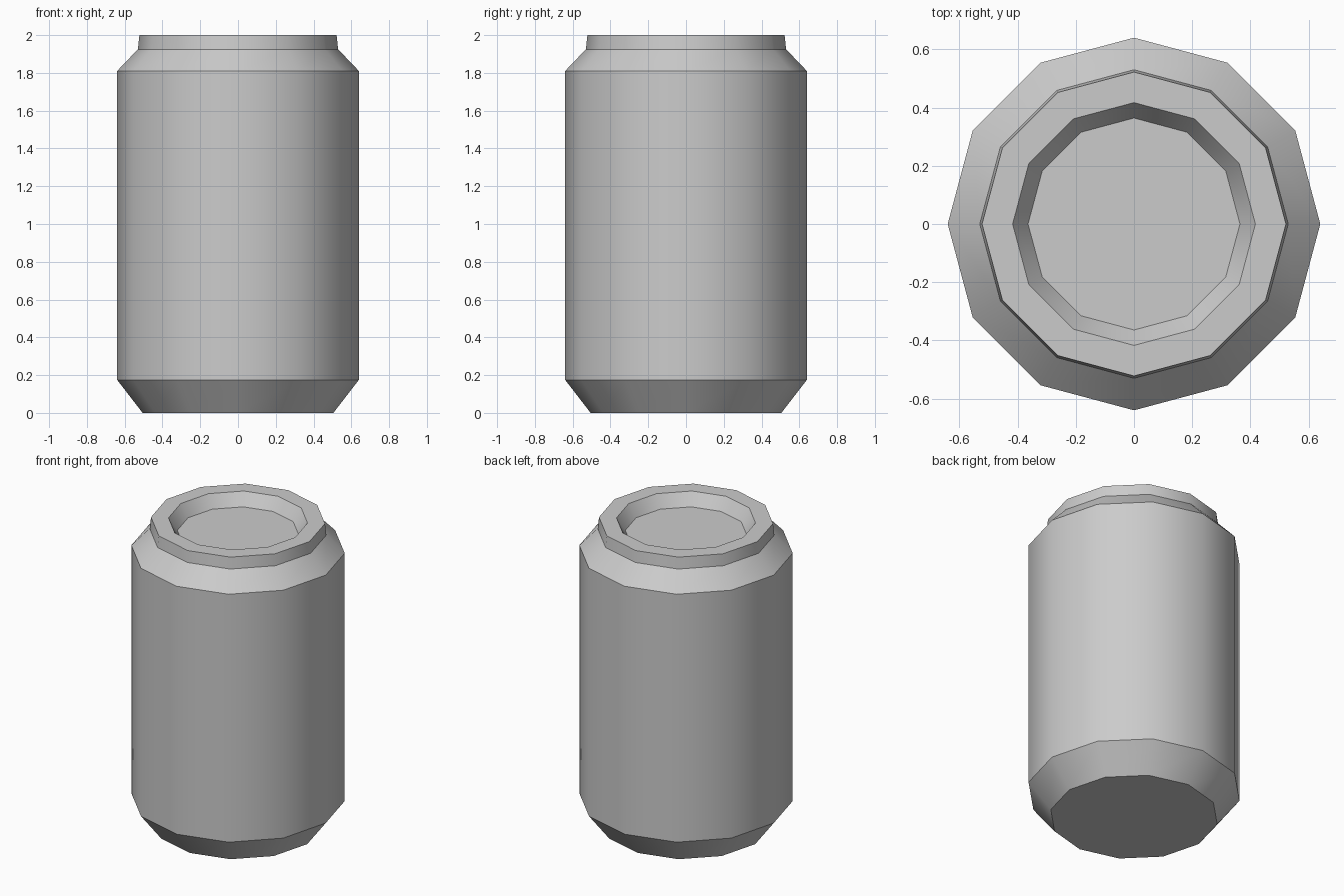
import bpy, bmesh, math

if "Cube" in bpy.data.objects:
    bpy.data.objects.remove(bpy.data.objects["Cube"])

SIDES = 12

# Can profile from base to recessed lid: (radius, height)
PROFILE = [(0.505, 0.0), (0.64, 0.175), (0.64, 1.81), (0.53, 1.925),
           (0.522, 2.0), (0.417, 2.0), (0.364, 1.92)]

bm = bmesh.new()
rings = [[bm.verts.new((r * math.cos(2 * math.pi * i / SIDES),
                        r * math.sin(2 * math.pi * i / SIDES), z))
          for i in range(SIDES)] for r, z in PROFILE]

# Walls, shoulder and rim
for low, high in zip(rings, rings[1:]):
    for i in range(SIDES):
        j = (i + 1) % SIDES
        bm.faces.new((low[i], low[j], high[j], high[i]))

# Flat base and sunken lid
bm.faces.new(rings[0][::-1])
bm.faces.new(rings[-1])

mesh = bpy.data.meshes.new("drink_can")
bm.to_mesh(mesh)
bm.free()
can = bpy.data.objects.new("drink_can", mesh)
bpy.context.collection.objects.link(can)

# Smooth around the wall, sharp between bands
bpy.context.view_layer.objects.active = can
can.select_set(True)
bpy.ops.object.shade_smooth_by_angle(angle=math.radians(33))
